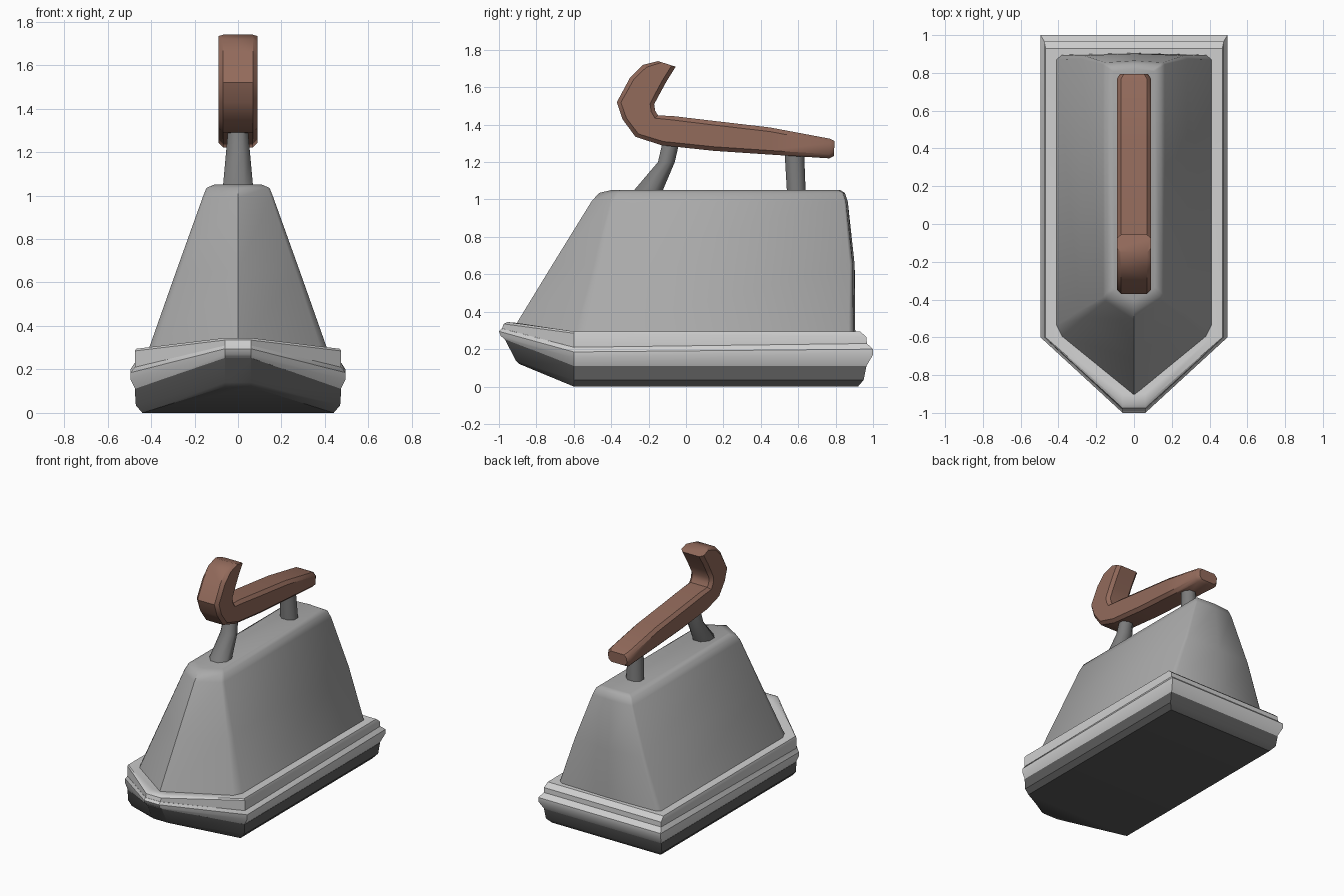
import bpy, bmesh, math

cube = bpy.data.objects.get("Cube")
if cube:
    bpy.data.objects.remove(cube, do_unlink=True)


def material(name, r, g, b):
    m = bpy.data.materials.new(name)
    m.use_nodes = True
    m.diffuse_color = (r, g, b, 1)
    node = next(n for n in m.node_tree.nodes if n.type == 'BSDF_PRINCIPLED')
    node.inputs["Base Color"].default_value = (r, g, b, 1)
    return m


body_grey = material("body grey", 0.40, 0.40, 0.40)
trim_grey = material("light trim grey", 0.62, 0.62, 0.62)
dark_grey = material("dark hull grey", 0.11, 0.11, 0.11)
post_grey = material("post grey", 0.20, 0.20, 0.20)
brown = material("handle brown", 0.29, 0.145, 0.105)


def loft(name, rings, mat, angle=35, split_cap=False):
    """Skin a list of equal-length rings and close both ends."""
    bm = bmesh.new()
    rows = [[bm.verts.new(p) for p in ring] for ring in rings]
    n = len(rows[0])
    for a, b in zip(rows, rows[1:]):
        for i in range(n):
            j = (i + 1) % n
            bm.faces.new((a[i], a[j], b[j], b[i]))
    for row in (rows[0], rows[-1]):
        if split_cap:  # raised nose and flat rear meet along a crease
            bm.faces.new((row[0], row[1], row[4], row[5]))
            bm.faces.new(row[1:5])
        else:
            bm.faces.new(row)
    bmesh.ops.recalc_face_normals(bm, faces=bm.faces)
    mesh = bpy.data.meshes.new(name)
    bm.to_mesh(mesh)
    bm.free()
    mesh.materials.append(mat)
    ob = bpy.data.objects.new(name, mesh)
    bpy.context.collection.objects.link(ob)
    bpy.ops.object.select_all(action='DESELECT')
    ob.select_set(True)
    bpy.context.view_layer.objects.active = ob
    bpy.ops.object.shade_smooth_by_angle(angle=math.radians(angle))
    return ob


def mirrored(half):
    return half + [(-x, y, z) for x, y, z in reversed(half)]


def base_ring(w, tip, back, z_tip, z, z_back=None):
    """Pointed boat outline whose nose lifts to z_tip."""
    return mirrored([(0.06, tip, z_tip), (w, -0.6, z),
                     (w, back, z if z_back is None else z_back)])


# Dark lower hull
loft("lower_hull", [
    base_ring(0.44, -0.89, 0.92, 0.12, 0),
    base_ring(0.47, -0.91, 0.95, 0.14, 0.035),
    base_ring(0.475, -0.97, 0.965, 0.255, 0.11)], dark_grey, split_cap=True)

# Light bumper rail around the base
loft("bumper_trim", [
    base_ring(0.473, -0.97, 0.965, 0.253, 0.11),
    base_ring(0.495, -0.99, 1.0, 0.27, 0.155, 0.17),
    base_ring(0.495, -1.0, 1.0, 0.295, 0.185, 0.20),
    base_ring(0.475, -0.985, 0.967, 0.31, 0.21, 0.23)], trim_grey, split_cap=True)

# Light deck band above the rail
loft("deck_band", [
    base_ring(0.475, -0.983, 0.967, 0.31, 0.21, 0.23),
    base_ring(0.475, -0.975, 0.965, 0.335, 0.285, 0.265),
    base_ring(0.468, -0.955, 0.93, 0.345, 0.295),
    base_ring(0.41, -0.90, 0.89, 0.34, 0.295)], trim_grey, split_cap=True)


def body_ring(z, w, tip, corner, back):
    half = [(w * 0.93, corner - 0.06 * w, z), (w, corner + 0.08 * w, z),
            (w, back - 0.06 * w, z), (w * 0.93, back, z)]
    return ([(0, tip, z)] + half + [(0, back + 0.01, z)]
            + [(-x, y, q) for x, y, q in reversed(half)])


# Tapered main body
loft("main_body", [
    body_ring(0.29, 0.412, -0.935, -0.57, 0.895),
    body_ring(0.65, 0.285, -0.715, -0.48, 0.892),
    body_ring(0.99, 0.163, -0.505, -0.40, 0.855),
    body_ring(1.035, 0.145, -0.465, -0.375, 0.84),
    body_ring(1.05, 0.11, -0.40, -0.34, 0.815)], body_grey, angle=50)


def post_ring(y0, y1, z, w):
    """Eight-sided horizontal section."""
    steps = [math.tau * (i + 0.5) / 8 for i in range(8)]
    s = 1 / math.cos(math.pi / 8)
    return [(w * s * math.cos(a), (y0 + y1) / 2 + (y1 - y0) / 2 * s * math.sin(a), z)
            for a in steps]


# Posts that carry the handle
loft("front_post", [
    post_ring(-0.29, -0.13, 1.035, 0.07), post_ring(-0.15, -0.06, 1.20, 0.055),
    post_ring(-0.12, -0.03, 1.33, 0.043)], post_grey, angle=50)
loft("rear_post", [
    post_ring(0.54, 0.64, 1.035, 0.06),
    post_ring(0.525, 0.63, 1.29, 0.045)], post_grey, angle=50)


def handle_ring(top, bottom, w=0.09, inset=0.0):
    """Chamfered section spanning from the top edge to the bottom edge."""
    (ty, tz), (by, bz) = top, bottom
    c = 0.022 / math.hypot(ty - by, tz - bz)
    half = []
    for x, t in ((w - 0.022, inset), (w, c + inset),
                 (w, 1 - c - inset), (w - 0.022, 1 - inset)):
        half.append((x, ty + (by - ty) * t, tz + (bz - tz) * t))
    return mirrored(half)


# Grip with the hooked front end
loft("handle", [
    handle_ring((0.795, 1.32), (0.79, 1.225), 0.075, 0.08),
    handle_ring((0.77, 1.325), (0.765, 1.22)),
    handle_ring((0.45, 1.385), (0.45, 1.24)),
    handle_ring((0.15, 1.42), (0.15, 1.26)),
    handle_ring((-0.06, 1.445), (-0.13, 1.29)),
    handle_ring((-0.15, 1.45), (-0.27, 1.335)),
    handle_ring((-0.165, 1.475), (-0.34, 1.43)),
    handle_ring((-0.17, 1.51), (-0.37, 1.52)),
    handle_ring((-0.135, 1.575), (-0.30, 1.65)),
    handle_ring((-0.105, 1.63), (-0.23, 1.72)),
    handle_ring((-0.055, 1.71), (-0.15, 1.74))], brown, angle=40)
